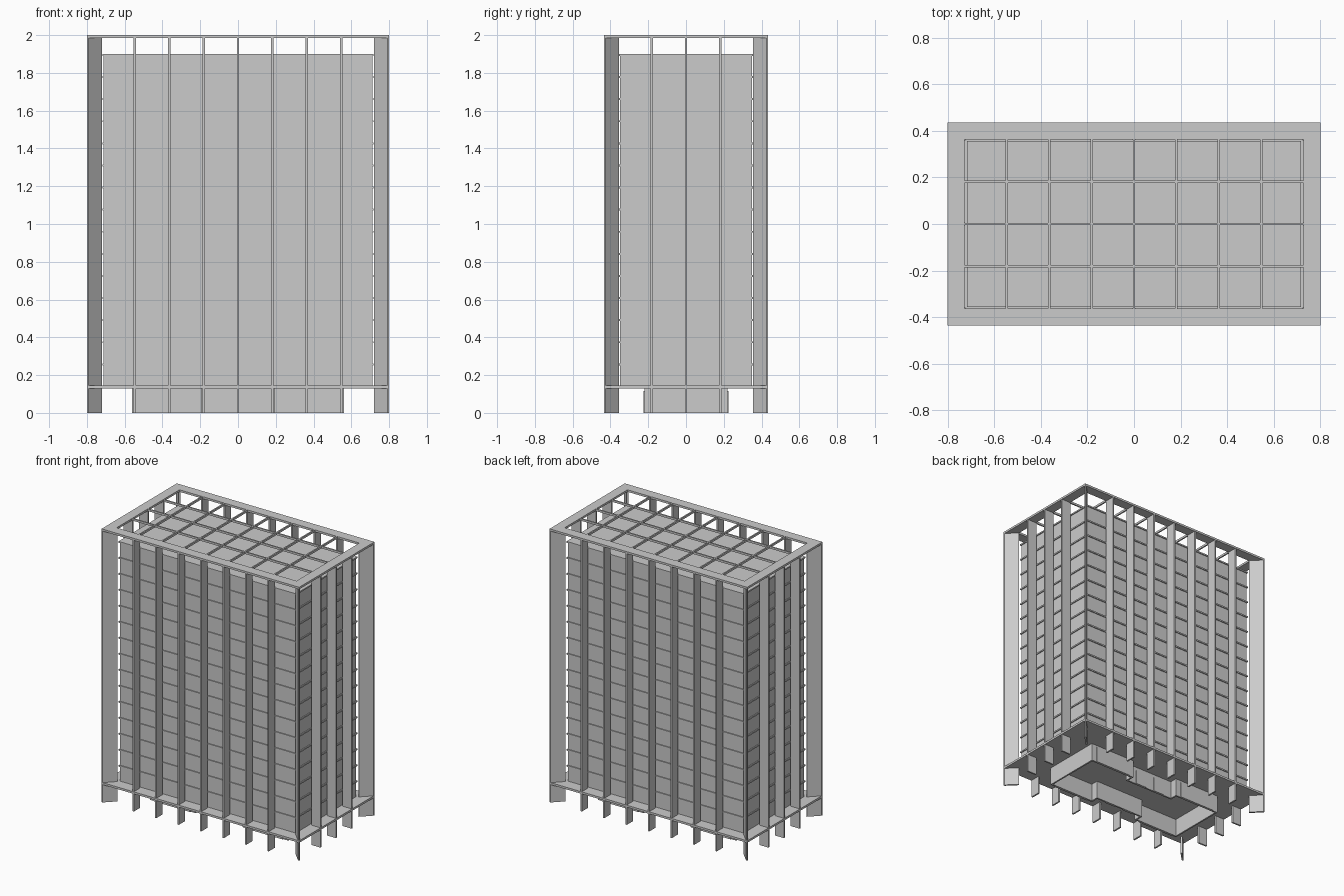
import bpy, bmesh
from mathutils import Vector

cube = bpy.data.objects.get("Cube")
if cube:
    bpy.data.objects.remove(cube, do_unlink=True)

concrete = bpy.data.materials.new("pale_concrete")
concrete.use_nodes = True
grey = (0.6, 0.6, 0.6, 1)
concrete.diffuse_color = grey
concrete.node_tree.nodes["Principled BSDF"].inputs["Base Color"].default_value = grey

W, D = 0.8, 0.435            # outer half width and depth
IN_W, IN_D = 0.728, 0.363    # inner edge of fins and roof frame
BASE, DECK, ROOF, TOP = 0.13, 0.145, 1.9, 2.0
BEAM_Z = 1.985
FIN = 0.012
COLS = [i * 0.182 for i in range(-3, 4)]
ROWS = [i * 0.181 for i in (-1, 0, 1)]


def finish(name, bm):
    bmesh.ops.recalc_face_normals(bm, faces=bm.faces)
    mesh = bpy.data.meshes.new(name)
    bm.to_mesh(mesh)
    bm.free()
    mesh.materials.append(concrete)
    obj = bpy.data.objects.new(name, mesh)
    bpy.context.collection.objects.link(obj)
    return obj


def add_box(bm, x0, x1, y0, y1, z0, z1):
    verts = bmesh.ops.create_cube(bm, size=1)["verts"]
    size = Vector((x1 - x0, y1 - y0, z1 - z0))
    mid = Vector((x0 + x1, y0 + y1, z0 + z1)) / 2
    for v in verts:
        v.co = Vector(a * b for a, b in zip(v.co, size)) + mid


def boxes(name, items):
    bm = bmesh.new()
    for item in items:
        add_box(bm, *item)
    return finish(name, bm)


def add_prism(bm, outline, z0, z1):
    face = bm.faces.new([bm.verts.new((x, y, z0)) for x, y in outline])
    out = bmesh.ops.extrude_face_region(bm, geom=[face])["geom"]
    for v in out:
        if isinstance(v, bmesh.types.BMVert):
            v.co.z = z1


# Tower body, with thin floor slabs standing just proud of the walls
boxes("tower_walls", [(-0.711, 0.711, -0.349, 0.349, DECK, ROOF - 0.01)])
FLOORS = 15
step = (ROOF - DECK) / FLOORS
boxes("floor_slabs", [(-0.718, 0.718, -0.356, 0.356, z - 0.01, z)
                      for z in (DECK + step * (i + 1) for i in range(FLOORS))])

# Deck above the open ground level
boxes("podium_deck", [(-W, W, -D, D, BASE, DECK)])

# Roof frame and the open grid of beams inside it
boxes("roof_frame", [(-W, W, s * D, s * IN_D, BEAM_Z, TOP) if s < 0 else
                     (-W, W, IN_D, D, BEAM_Z, TOP) for s in (-1, 1)] +
      [(-W, -IN_W, -IN_D, IN_D, BEAM_Z, TOP), (IN_W, W, -IN_D, IN_D, BEAM_Z, TOP)])
h = 0.005
boxes("roof_cross_beams", [(x - h, x + h, -IN_D, IN_D, BEAM_Z, TOP) for x in COLS])
boxes("roof_long_beams", [(-IN_W, IN_W, y - h, y + h, BEAM_Z, TOP) for y in ROWS])

# Full-height fins on all four sides
t = FIN / 2
e = 0.002
boxes("front_fins", [(x - t, x + t, -D + e, -0.36, 0, BEAM_Z) for x in COLS])
boxes("back_fins", [(x - t, x + t, 0.36, D - e, 0, BEAM_Z) for x in COLS])
boxes("right_fins", [(-W + e, -0.725, y - t, y + t, 0, BEAM_Z) for y in ROWS])
boxes("left_fins", [(0.725, W - e, y - t, y + t, 0, BEAM_Z) for y in ROWS])

# Diagonal fins at the corners
bm = bmesh.new()
c = 0.009
for sx in (-1, 1):
    for sy in (-1, 1):
        plan = [(0.72, 0.355 + c), (0.72 + c, 0.355), (W, D - c), (W, D), (W - c, D)]
        add_prism(bm, [(sx * x, sy * y) for x, y in plan], 0, BEAM_Z)
finish("corner_fins", bm)

# Hollow ground-floor lobby: two wings joined by a recessed middle
LX, LY, NX, NY, T = 0.56, 0.22, 0.19, 0.165, 0.012
walls = []
for s in (-1, 1):
    x0, x1 = sorted((s * LX, s * (LX - T)))
    walls.append((x0, x1, -LY, LY, 0, BASE))
    y0, y1 = sorted((s * LY, s * (LY - T)))
    for a, b in ((-LX, -NX), (NX, LX)):
        walls.append((a, b, y0, y1, 0, BASE))
    y0, y1 = sorted((s * NY, s * (NY - T)))
    walls.append((-NX - T, NX + T, y0, y1, 0, BASE))
    for sx in (-1, 1):
        x0, x1 = sorted((sx * NX, sx * (NX + T)))
        y0, y1 = sorted((s * LY, s * (NY - T)))
        walls.append((x0, x1, y0, y1, 0, BASE))
boxes("lobby_walls", walls)

# Window and door panels on the lobby's front and back
windows, doors = [], []
for s in (-1, 1):
    for sx in (-1, 1):
        x0, x1 = sorted((sx * 0.23, sx * 0.52))
        y0, y1 = sorted((s * LY, s * (LY + 0.006)))
        windows.append((x0, x1, y0, y1, 0, 0.115))
        x0, x1 = sorted((sx * 0.035, sx * 0.12))
        y0, y1 = sorted((s * NY, s * (NY + 0.006)))
        doors.append((x0, x1, y0, y1, 0, 0.105))
boxes("lobby_windows", windows)
boxes("lobby_doors", doors)
